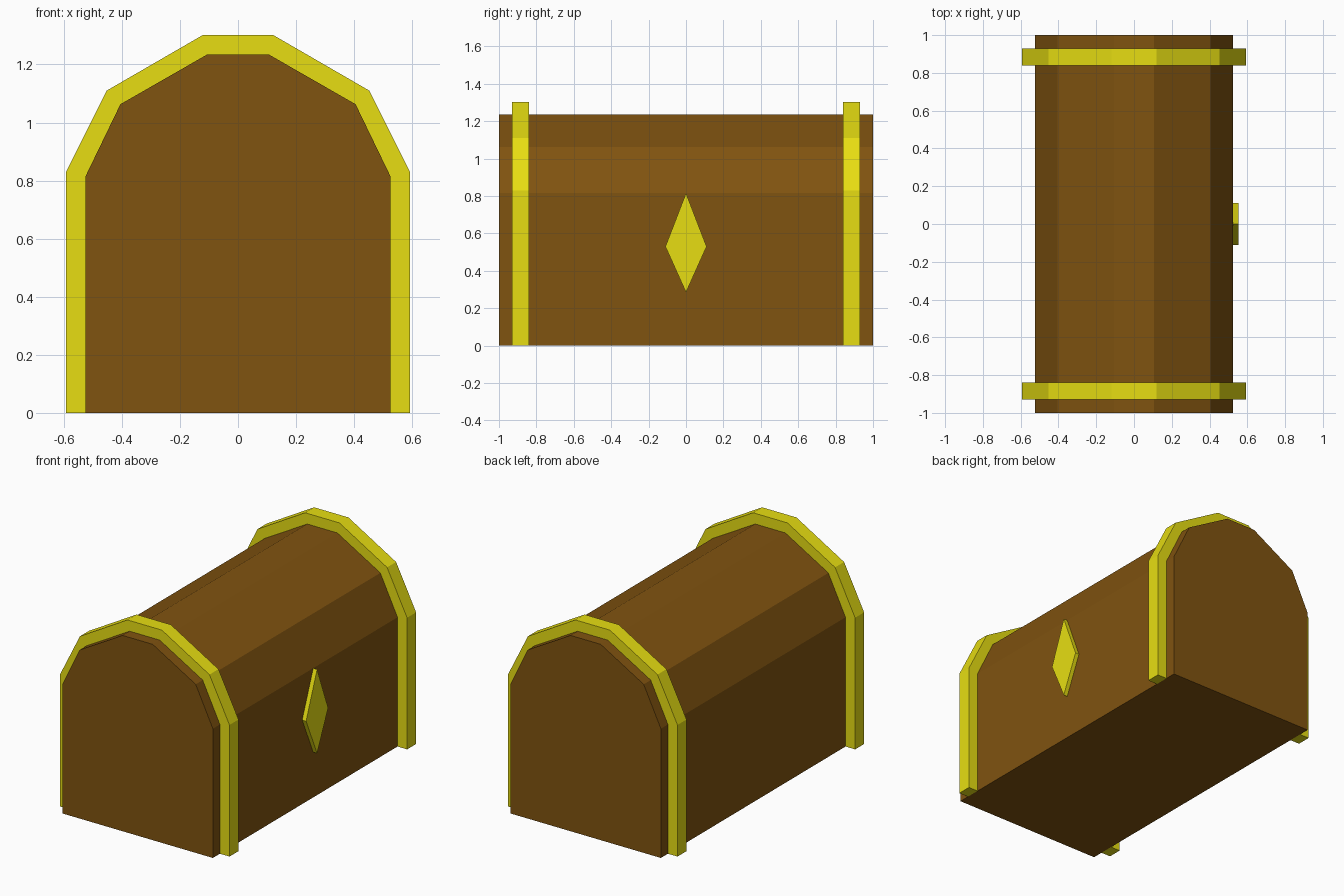
import bpy
import bmesh

cube = bpy.data.objects.get("Cube")
if cube:
    bpy.data.objects.remove(cube, do_unlink=True)


def make_material(name, colour):
    mat = bpy.data.materials.new(name)
    mat.use_nodes = True
    mat.diffuse_color = colour
    mat.node_tree.nodes["Principled BSDF"].inputs["Base Color"].default_value = colour
    return mat


wood = make_material("brown wood", (0.216, 0.087, 0.005, 1))
gold = make_material("yellow metal", (0.8, 0.73, 0.006, 1))


def mirrored(half):
    """Complete an arch outline from its +x half, listed from the base up."""
    return half + [(-x, z) for x, z in reversed(half)]


def extrude_outline(name, points, depth, mat):
    """Fill a closed outline of 3D points and extrude it along depth."""
    bm = bmesh.new()
    face = bm.faces.new([bm.verts.new(p) for p in points])
    new = bmesh.ops.extrude_face_region(bm, geom=[face])["geom"]
    verts = [g for g in new if isinstance(g, bmesh.types.BMVert)]
    bmesh.ops.translate(bm, verts=verts, vec=depth)
    bmesh.ops.recalc_face_normals(bm, faces=bm.faces)
    mesh = bpy.data.meshes.new(name)
    bm.to_mesh(mesh)
    bm.free()
    mesh.materials.append(mat)
    obj = bpy.data.objects.new(name, mesh)
    bpy.context.collection.objects.link(obj)
    return obj


inner = mirrored([(0.525, 0), (0.525, 0.815), (0.405, 1.063), (0.105, 1.235)])
outer = mirrored([(0.592, 0), (0.592, 0.83), (0.452, 1.11), (0.12, 1.302)])

# Chest body with faceted lid
extrude_outline("chest_body", [(x, -1, z) for x, z in inner], (0, 2, 0), wood)

# Metal bands arching over both ends
for name, y in (("front_band", -0.93), ("back_band", 0.84)):
    ring = outer + inner[::-1]
    extrude_outline(name, [(x, y, z) for x, z in ring], (0, 0.09, 0), gold)

# Diamond lock plate on the left side
diamond = [(0, 0.285), (0.11, 0.53), (0, 0.815), (-0.11, 0.53)]
extrude_outline("lock_plate", [(0.515, y, z) for y, z in diamond], (0.037, 0, 0), gold)
